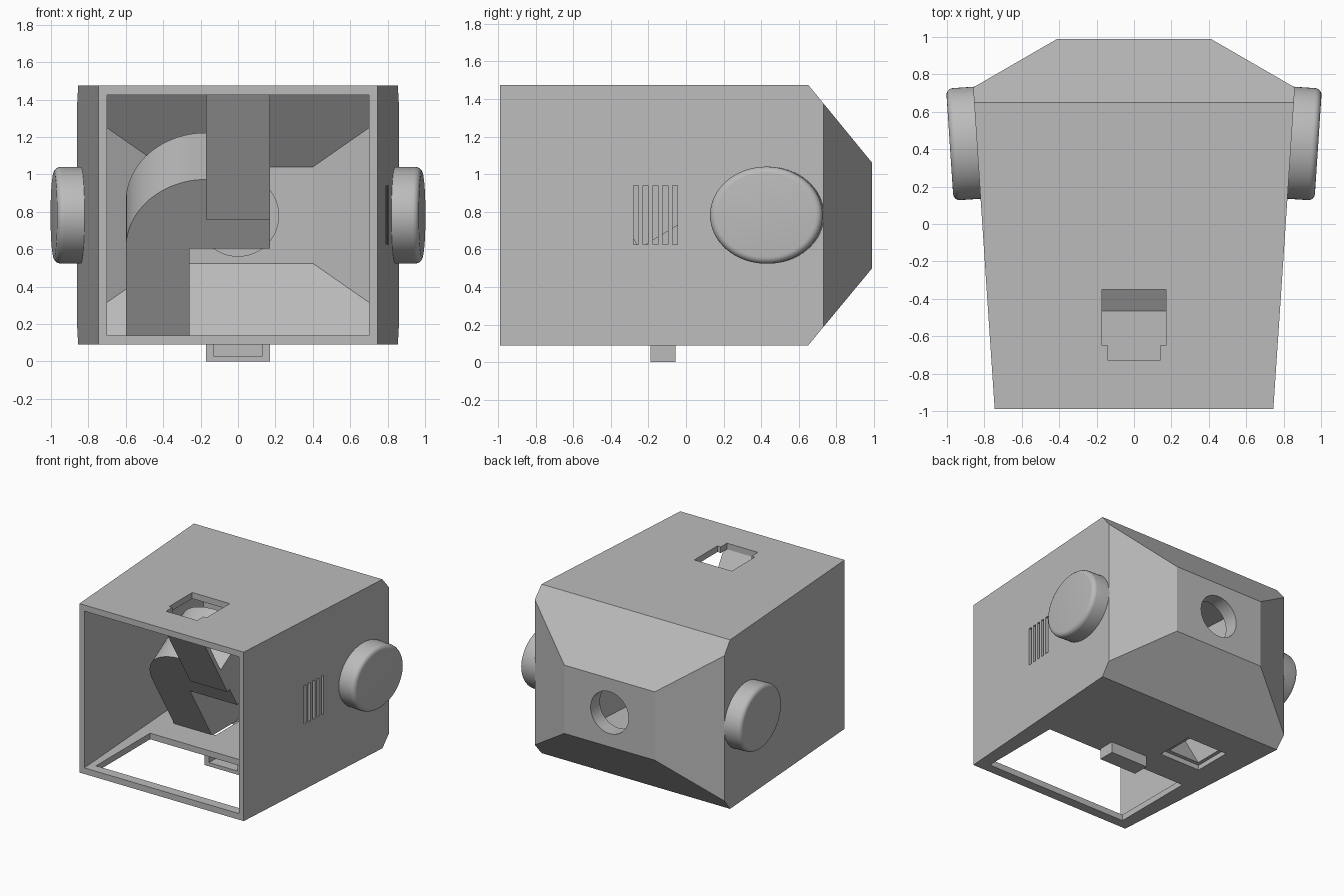
import bpy, bmesh
from math import sin, cos, pi, radians
from mathutils import Vector, Matrix

old = bpy.data.objects.get("Cube")
if old:
    bpy.data.objects.remove(old, do_unlink=True)

grey = bpy.data.materials.new("plain grey")
grey.use_nodes = True
grey.diffuse_color = (0.5, 0.5, 0.5, 1)
grey.node_tree.nodes["Principled BSDF"].inputs["Base Color"].default_value = (0.5, 0.5, 0.5, 1)


def finish(bm, name):
    bmesh.ops.recalc_face_normals(bm, faces=bm.faces)
    me = bpy.data.meshes.new(name)
    bm.to_mesh(me)
    bm.free()
    me.materials.append(grey)
    ob = bpy.data.objects.new(name, me)
    bpy.context.collection.objects.link(ob)
    return ob


def box(name, x, y, z):
    bm = bmesh.new()
    bmesh.ops.create_cube(bm, size=1)
    for v in bm.verts:
        v.co = [(a + b) / 2 + c * (b - a) for (a, b), c in zip((x, y, z), v.co)]
    return finish(bm, name)


def rod(name, radius, y0, y1, z=0.78):
    bm = bmesh.new()
    m = Matrix.Translation((0, (y0 + y1) / 2, z)) @ Matrix.Rotation(pi / 2, 4, 'X')
    bmesh.ops.create_cone(bm, cap_ends=True, segments=48, radius1=radius,
                          radius2=radius, depth=y1 - y0, matrix=m)
    return finish(bm, name)


def select(ob):
    bpy.ops.object.select_all(action='DESELECT')
    ob.select_set(True)
    bpy.context.view_layer.objects.active = ob


def smooth(ob):
    select(ob)
    bpy.ops.object.shade_smooth_by_angle(angle=radians(35))


def cut(ob, *cutters):
    for c in cutters:
        mod = ob.modifiers.new("cut", 'BOOLEAN')
        mod.operation = 'DIFFERENCE'
        mod.solver = 'EXACT'
        mod.object = c
        select(ob)
        bpy.ops.object.modifier_apply(modifier=mod.name)
        bpy.data.objects.remove(c, do_unlink=True)


# Housing: wedge-shaped hull with a sloped back, hollowed from the front
def hull(name, front, edge, back, zr, back_z):
    (fx, fy), (ex, ey), (bx, by), cy = front, edge, back, edge[1] - 0.08
    t = (ey - cy) / (by - cy)
    bm = bmesh.new()
    for s in (-1, 1):
        for z, bz in zip(zr, back_z):
            mid_x = fx + (ex - fx) * (cy - fy) / (ey - fy)
            for p in ((fx, fy, z), (mid_x, cy, z), (ex, ey, z + (bz - z) * t), (bx, by, bz)):
                bm.verts.new((s * p[0], p[1], p[2]))
    bmesh.ops.convex_hull(bm, input=bm.verts)
    bmesh.ops.dissolve_limit(bm, angle_limit=radians(1), verts=bm.verts, edges=bm.edges)
    return finish(bm, name)


housing = hull("housing", (0.745, -0.99), (0.86, 0.73), (0.41, 0.99), (0.09, 1.475), (0.5, 1.06))
cut(housing,
    hull("cavity", (0.693, -1.1), (0.81, 0.71), (0.4, 0.94), (0.14, 1.425), (0.525, 1.04)),
    box("floor_window", (-0.65, 0.65), (-0.91, -0.21), (0, 0.2)),
    box("floor_port", (-0.6, -0.23), (0.04, 0.36), (0, 0.2)),
    box("roof_port", (-0.14, 0.14), (-0.73, -0.35), (1.35, 1.6)),
    box("roof_port_wide", (-0.17, 0.17), (-0.65, -0.35), (1.35, 1.6)),
    rod("back_port", 0.172, 0.8, 1.1))
for i in range(5):
    y = -0.28 + 0.052 * i
    cut(housing, box("vent", (0.65, 0.95), (y, y + 0.027), (0.625, 0.94)))

# Collar around the back port
collar = rod("back_collar", 0.22, 0.87, 0.95)
cut(collar, rod("collar_bore", 0.172, 0.8, 1.1))
smooth(collar)

# Foot with a recess in its front
foot = box("foot", (-0.17, 0.17), (-0.19, -0.055), (0, 0.1))
cut(foot, box("foot_recess", (-0.13, 0.13), (-0.25, -0.08), (0.03, 0.09)))

# Leaning inner parts: a profile in the tilted plane, extruded along its normal
LEAN = radians(31)


def leaning(name, profile, n0, n1, low, high):
    def place(x, v, n):
        return Vector((x, 0.03 - v * sin(LEAN) + n * cos(LEAN),
                       0.14 + v * cos(LEAN) + n * sin(LEAN)))
    bm = bmesh.new()
    a, b = ([bm.verts.new(place(x, v, n)) for x, v in profile] for n in (n0, n1))
    bm.faces.new(a)
    bm.faces.new(b)
    for i in range(len(a)):
        j = (i + 1) % len(a)
        bm.faces.new((a[i], a[j], b[j], b[i]))
    for z, up in ((low, -1), (high, 1)):
        geom = bm.verts[:] + bm.edges[:] + bm.faces[:]
        bmesh.ops.bisect_plane(bm, geom=geom, plane_co=(0, 0, z), plane_no=(0, 0, up),
                               clear_outer=True)
        bmesh.ops.holes_fill(bm, edges=[e for e in bm.edges if e.is_boundary])
    return finish(bm, name)


def elbow(g):
    r = 0.43 - g
    arc = [(-0.17 - r * cos(t * pi / 48), 0.542 + r * sin(t * pi / 48)) for t in range(25)]
    return [(-0.26 - g, -0.6), (-0.6 + g, -0.6)] + arc + [
        (0.17 - g, 0.972 - g), (0.17 - g, 0.542 + g), (-0.26 - g, 0.542 + g)]


duct = leaning("elbow_duct", elbow(0), 0, 0.485, 0.13, 1.43)
cut(duct, leaning("duct_bore", elbow(0.03), 0.03, 0.455, 0.05, 1.43))
smooth(duct)
leaning("chute_plate", [(-0.17, 0.74), (0.17, 0.74), (0.17, 1.7), (-0.17, 1.7)],
        -0.03, 0.005, 0.13, 1.43)

# Oval side knobs, square to the slanted walls
for s, name in ((1, "left_knob"), (-1, "right_knob")):
    bm = bmesh.new()
    bmesh.ops.create_cone(bm, cap_ends=True, segments=64, radius1=1, radius2=1, depth=0.16,
                          matrix=Matrix.Diagonal((0.258, 0.3, 1, 1)))
    rim = [e for e in bm.edges if all(v.co.z > 0 for v in e.verts)]
    bmesh.ops.bevel(bm, geom=rim, offset=0.035, segments=5, profile=0.5, affect='EDGES')
    bm.transform(Matrix.Translation((s * 0.905, 0.43, 0.782))
                 @ Matrix.Rotation(-s * radians(3.8), 4, 'Z')
                 @ Matrix.Rotation(s * pi / 2, 4, 'Y'))
    smooth(finish(bm, name))
